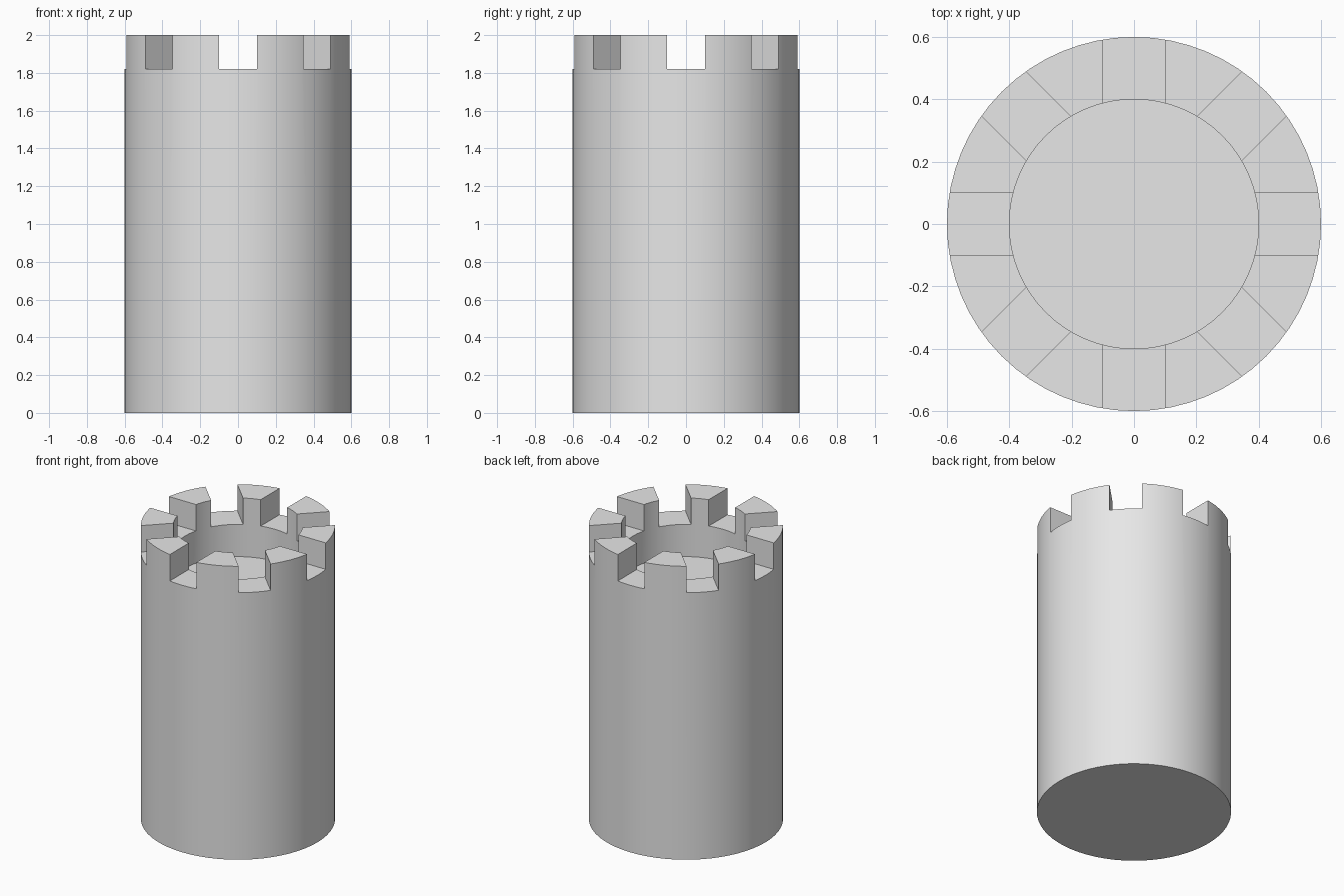
import bpy, bmesh, math
from mathutils import Matrix

cube = bpy.data.objects.get("Cube")
if cube:
    bpy.data.objects.remove(cube, do_unlink=True)

stone = bpy.data.materials.new("grey_stone")
stone.use_nodes = True
GREY = (0.8, 0.8, 0.8, 1)
stone.diffuse_color = GREY
stone.node_tree.nodes["Principled BSDF"].inputs["Base Color"].default_value = GREY

RADIUS, INNER, HEIGHT = 0.6, 0.4, 2.0
NOTCH_Z, FLOOR_Z, NOTCH_WIDTH = 1.82, 1.6, 0.2
SIDES = 64


def make_object(name, bm):
    mesh = bpy.data.meshes.new(name)
    bm.to_mesh(mesh)
    bm.free()
    obj = bpy.data.objects.new(name, mesh)
    bpy.context.collection.objects.link(obj)
    obj.data.materials.append(stone)
    return obj


def cylinder(bm, radius, z0, z1):
    bmesh.ops.create_cone(bm, cap_ends=True, segments=SIDES, radius1=radius, radius2=radius,
                          depth=z1 - z0, matrix=Matrix.Translation((0, 0, (z0 + z1) / 2)))


# Solid tower
bm = bmesh.new()
cylinder(bm, RADIUS, 0, HEIGHT)
tower = make_object("tower", bm)

# Cutters: the round well, then four bars across the rim for eight notches
cutters = []
bm = bmesh.new()
cylinder(bm, INNER, FLOOR_Z, HEIGHT + 0.2)
cutters.append(make_object("well_cutter", bm))
for i in range(4):
    bm = bmesh.new()
    place = (Matrix.Rotation(i * math.pi / 4, 4, "Z")
             @ Matrix.Translation((0, 0, NOTCH_Z + 0.2))
             @ Matrix.Diagonal((2, NOTCH_WIDTH, 0.4, 1)))
    bmesh.ops.create_cube(bm, size=1, matrix=place)
    cutters.append(make_object("notch_cutter", bm))

bpy.context.view_layer.objects.active = tower
for cutter in cutters:
    cutter.hide_render = True
    mod = tower.modifiers.new("cut", "BOOLEAN")
    mod.operation = "DIFFERENCE"
    mod.solver = "EXACT"
    mod.object = cutter
    bpy.ops.object.modifier_apply(modifier=mod.name)
for cutter in cutters:
    bpy.data.objects.remove(cutter, do_unlink=True)

# Smooth round walls, sharp battlement edges
bpy.ops.object.select_all(action="DESELECT")
tower.select_set(True)
bpy.ops.object.shade_smooth_by_angle(angle=math.radians(30))
